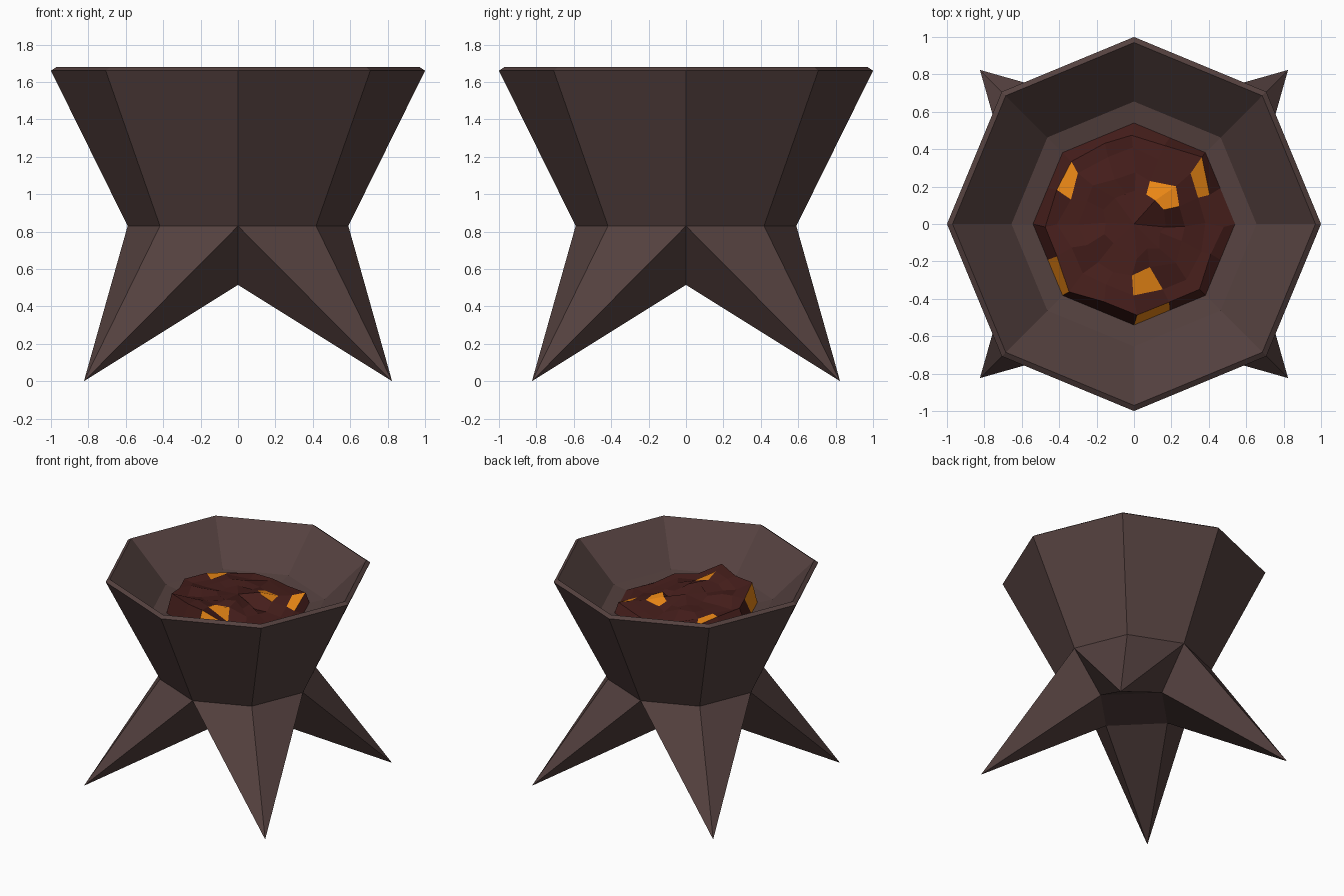
import bpy, bmesh, math, random

if "Cube" in bpy.data.objects:
    bpy.data.objects.remove(bpy.data.objects["Cube"])

random.seed(4)


def material(name, color):
    m = bpy.data.materials.new(name)
    m.diffuse_color = (*color, 1)
    m.use_nodes = True
    m.node_tree.nodes["Principled BSDF"].inputs["Base Color"].default_value = m.diffuse_color
    return m


stone = material("dark_stone", (0.09, 0.053, 0.05))
coal = material("coal", (0.06, 0.013, 0.011))
ember = material("ember", (0.85, 0.25, 0.008))


def finish(name, bm, *mats):
    bmesh.ops.recalc_face_normals(bm, faces=bm.faces)
    me = bpy.data.meshes.new(name)
    bm.to_mesh(me)
    bm.free()
    for m in mats:
        me.materials.append(m)
    ob = bpy.data.objects.new(name, me)
    bpy.context.collection.objects.link(ob)
    return ob


def ring(bm, r, z, n=8, start=0.0):
    return [bm.verts.new((r * math.cos(start + 2 * math.pi * i / n),
                          r * math.sin(start + 2 * math.pi * i / n), z)) for i in range(n)]


def bridge(bm, a, b):
    n = len(a)
    for i in range(n):
        j = (i + 1) % n
        bm.faces.new((a[i], a[j], b[j], b[i]))


# Octagonal bowl and the four spiked legs, one continuous stone shell
bm = bmesh.new()
profile = [(0.59, 0.83), (1.0, 1.66), (0.97, 1.68), (0.655, 1.385), (0.54, 1.365)]
rings = [ring(bm, r, z) for r, z in profile]
for a, b in zip(rings, rings[1:]):
    bridge(bm, a, b)
bm.faces.new(rings[-1])
waist = rings[0]
arch = ring(bm, 0.33, 0.515, 4)
tips = ring(bm, 1.165, 0.0, 4, math.pi / 4)
for i in range(4):
    j = (i + 1) % 4
    left, mid, right = waist[2 * i], waist[2 * i + 1], waist[(2 * i + 2) % 8]
    tip = tips[i]
    for tri in ((left, mid, tip), (mid, right, tip), (left, tip, arch[i]),
                (right, arch[j], tip), (arch[i], tip, arch[j])):
        bm.faces.new(tri)
bm.faces.new(arch)
finish("brazier_bowl_and_legs", bm, stone)


# Rough coal heap: high plateau at the left and back, dropping to a lower right side
def coal_height(x, y):
    edge = 0.1 + 0.18 * y + 1.2 * max(0, y)
    drop = min(1, max(0, (x - edge) / 0.09))
    z = 1.48 - 0.1 * y - 0.08 * drop + random.uniform(-0.018, 0.018)
    return max(1.39, z)


bm = bmesh.new()
loops = []
for r in (0.54, 0.49, 0.4, 0.29, 0.17):
    loop = ring(bm, r, 1.37, 16)
    for i, v in enumerate(loop):
        if i % 2:
            v.co.x *= math.cos(math.pi / 8)
            v.co.y *= math.cos(math.pi / 8)
        if r < 0.54:
            v.co.x += random.uniform(-0.02, 0.02)
            v.co.y += random.uniform(-0.02, 0.02)
            v.co.z = coal_height(v.co.x, v.co.y)
    loops.append(loop)
for a, b in zip(loops, loops[1:]):
    bridge(bm, a, b)
centre = bm.verts.new((0, 0, 1.48))
for i in range(0, 16, 2):
    a, b, c = (loops[-1][(i + k) % 16] for k in range(3))
    bm.faces.new((a, b, c, centre))

# Glowing chips among the coals
spots = [(0.13, 0.2), (-0.33, 0.19), (0.32, 0.24), (0.22, 0.11),
         (0.05, -0.33), (-0.4, -0.25), (0.11, -0.49)]
for x, y in spots:
    face = min(bm.faces, key=lambda f: math.hypot(f.calc_center_median().x - x,
                                                  f.calc_center_median().y - y))
    face.material_index = 1
finish("coals", bm, coal, ember)
